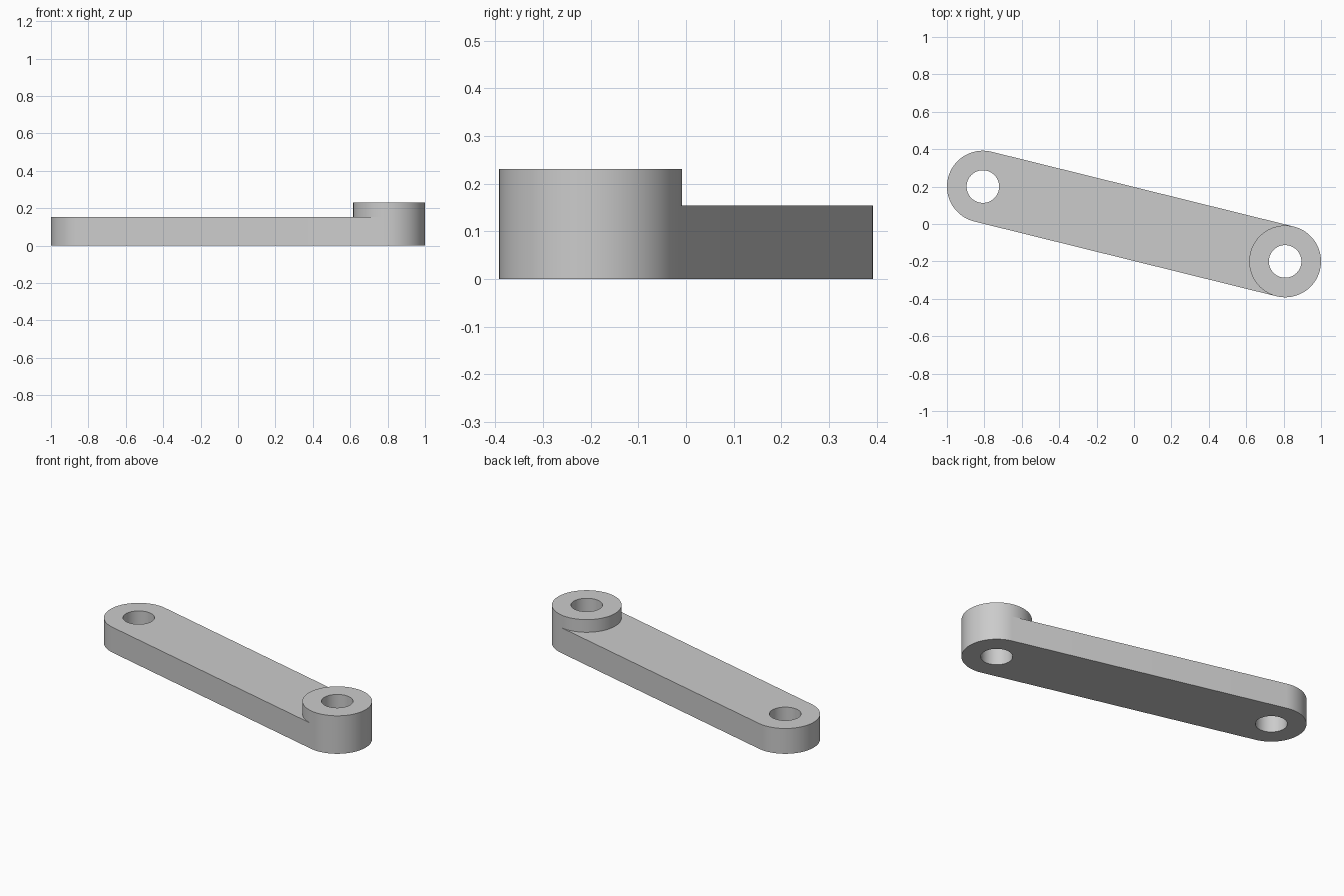
import bpy
import bmesh
import math
from mathutils import Vector

cube = bpy.data.objects.get("Cube")
if cube:
    bpy.data.objects.remove(cube, do_unlink=True)

SEGMENTS = 72
END_RADIUS = 0.192
HOLE_RADIUS = 0.087
BAR_HEIGHT = 0.154
BOSS_HEIGHT = 0.231
left_centre = Vector((0.808, -0.2, 0))
right_centre = -left_centre

# Circles start on the side where the straight edges are tangent
start_angle = math.atan2(left_centre.y, left_centre.x) + math.pi / 2

bm = bmesh.new()


def circle(centre, radius):
    verts = []
    for i in range(SEGMENTS):
        a = start_angle + math.tau * i / SEGMENTS
        verts.append(bm.verts.new(centre + radius * Vector((math.cos(a), math.sin(a), 0))))
    return verts


def eye(centre):
    """Flat ring around a pin hole; returns its outer vertices."""
    outer, inner = circle(centre, END_RADIUS), circle(centre, HOLE_RADIUS)
    for i in range(SEGMENTS):
        j = (i + 1) % SEGMENTS
        bm.faces.new((outer[i], outer[j], inner[j], inner[i]))
    return outer


def raise_faces(faces, height):
    result = bmesh.ops.extrude_face_region(bm, geom=faces)["geom"]
    verts = [g for g in result if isinstance(g, bmesh.types.BMVert)]
    bmesh.ops.translate(bm, verts=verts, vec=(0, 0, height))
    return [g for g in result if isinstance(g, bmesh.types.BMFace)]


# Two eyes joined by a web between their facing half circles
boss_rim = eye(left_centre)
plain_rim = eye(right_centre)
for i in range(SEGMENTS // 2):
    bm.faces.new((boss_rim[i], plain_rim[-i], plain_rim[-i - 1], boss_rim[i + 1]))

# Thicken the bar, then raise the boss from its eye
top = raise_faces(bm.faces[:], BAR_HEIGHT)
boss = [f for f in top
        if (f.calc_center_median().xy - left_centre.xy).length < END_RADIUS]
raise_faces(boss, BOSS_HEIGHT - BAR_HEIGHT)
bmesh.ops.recalc_face_normals(bm, faces=bm.faces[:])

mesh = bpy.data.meshes.new("link_arm")
bm.to_mesh(mesh)
bm.free()
arm = bpy.data.objects.new("link_arm", mesh)
bpy.context.collection.objects.link(arm)

# Plain grey material
grey = bpy.data.materials.new("light_grey")
grey.use_nodes = True
colour = (0.6, 0.6, 0.6, 1)
grey.diffuse_color = colour
grey.node_tree.nodes["Principled BSDF"].inputs["Base Color"].default_value = colour
mesh.materials.append(grey)

# Smooth round walls with sharp rims
bpy.ops.object.select_all(action="DESELECT")
arm.select_set(True)
bpy.context.view_layer.objects.active = arm
bpy.ops.object.shade_smooth_by_angle(angle=math.radians(30))
